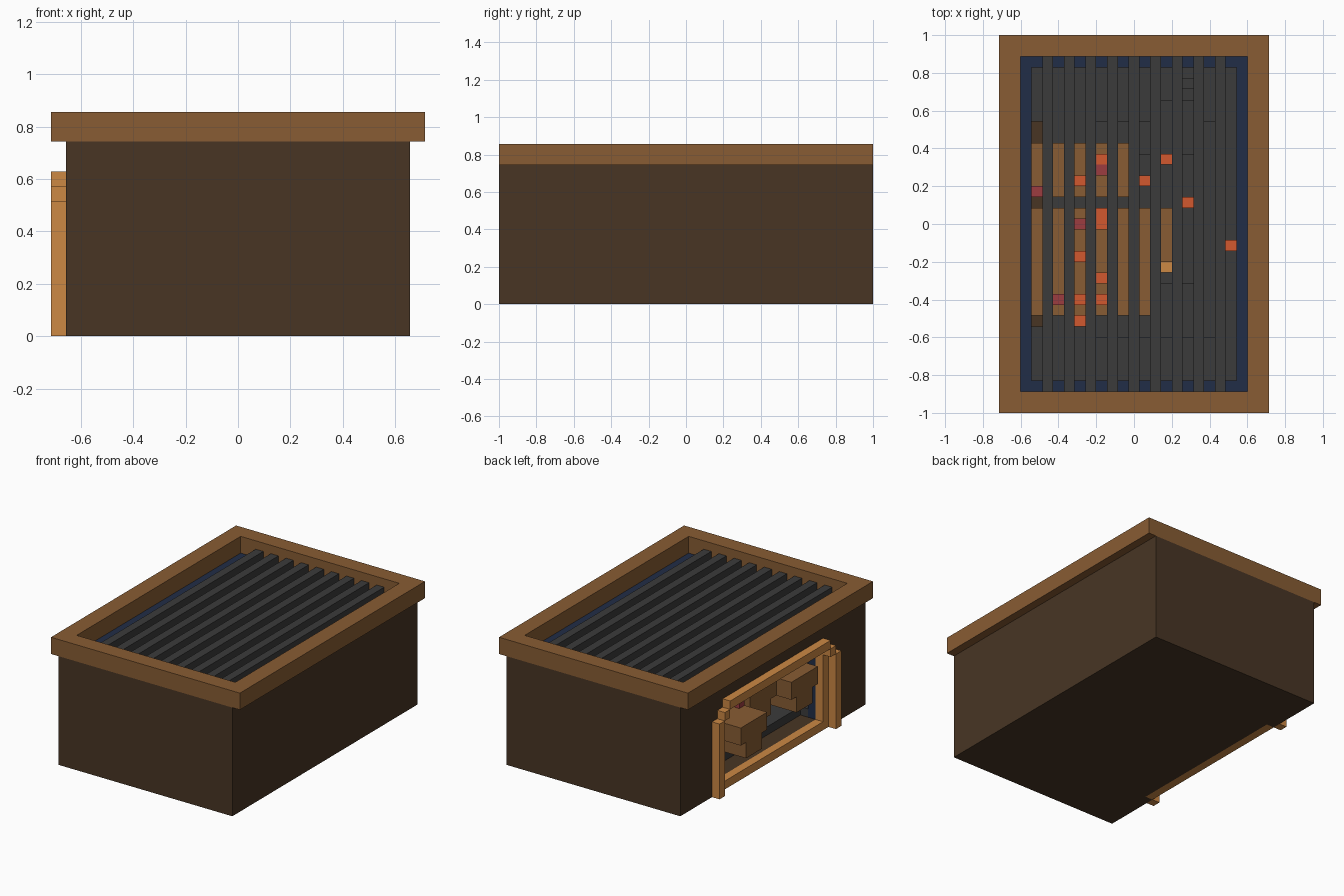
import bpy, bmesh

if "Cube" in bpy.data.objects:
    bpy.data.objects.remove(bpy.data.objects["Cube"])

U = 2 / 35  # block size: everything snaps to this unit


def material(name, hex_code):
    def lin(c):
        c /= 255
        return c / 12.92 if c <= 0.04045 else ((c + 0.055) / 1.055) ** 2.4
    m = bpy.data.materials.new(name)
    m.diffuse_color = (*[lin(int(hex_code[i:i + 2], 16)) for i in (0, 2, 4)], 1)
    m.use_nodes = True
    m.node_tree.nodes["Principled BSDF"].inputs["Base Color"].default_value = m.diffuse_color
    return m


DARK = material("dark wood", "483524")
WOOD = material("warm wood", "885C33")
TRIM = material("orange trim", "CC8844")
IRON = material("charcoal iron", "3B3B3B")
BLUE = material("navy lining", "212D47")
EMBER = material("ember orange", "D2582E")
GLOW = material("ember red", "9C3C40")


def part(name, mat, boxes):
    """One object from boxes given as (x0, x1, y0, y1, z0, z1) in units."""
    bm = bmesh.new()
    for x0, x1, y0, y1, z0, z1 in boxes:
        vs = bmesh.ops.create_cube(bm, size=1)["verts"]
        for v in vs:
            v.co = ((x1 if v.co.x > 0 else x0) * U,
                    (y1 if v.co.y > 0 else y0) * U,
                    (z1 if v.co.z > 0 else z0) * U)
    me = bpy.data.meshes.new(name)
    bm.to_mesh(me)
    bm.free()
    me.materials.append(mat)
    ob = bpy.data.objects.new(name, me)
    bpy.context.collection.objects.link(ob)
    return ob


def ring(xo, yo, xi, yi, z0, z1):
    """Four boxes making a rectangular ring."""
    return [(-xo, xo, yi, yo, z0, z1), (-xo, xo, -yo, -yi, z0, z1),
            (xi, xo, -yi, yi, z0, z1), (-xo, -xi, -yi, yi, z0, z1)]


def doorway_ring(xo, yo, xi, yi, z0, z1, half, d0, d1):
    """Ring whose left wall has an opening of the given half width."""
    boxes = ring(xo, yo, xi, yi, z0, z1)[:3]
    boxes += [(-xo, -xi, half, yi, z0, z1), (-xo, -xi, -yi, -half, z0, z1),
              (-xo, -xi, -half, half, d1, z1)]
    if d0 > z0:
        boxes.append((-xo, -xi, -half, half, z0, d0))
    return boxes


# Body: floor with a slot for the sill, walls with a stoking doorway
part("firebox_floor", DARK, [(-10.5, 10.5, -15.5, 15.5, 0, 1)])
part("firebox_walls", DARK, doorway_ring(11.5, 17.5, 10.5, 15.5, 0, 13, 10.5, 0, 10))
part("firebox_lining", BLUE, doorway_ring(10.5, 15.5, 9.5, 14.5, 1, 13, 9.5, 1, 10))

# Rim overhanging the long sides
part("top_rim", WOOD, ring(12.5, 17.5, 10.5, 15.5, 13, 15))

# Grill bars running front to back
part("grill_bars", IRON, [(x - .5, x + .5, -15.5, 15.5, 13, 14) for x in range(-8, 9, 2)])

# Doorway trim: inner frame in the wall, stepped arch outside it
frame = [(-11.5, -10.5, -10.5, 10.5, 0, 1), (-12.5, -11.5, -9.5, 9.5, 10, 11)]
for s in (-1, 1):
    def side(a, b):
        return tuple(sorted((s * a, s * b)))
    frame += [(-11.5, -10.5, *side(9.5, 10.5), 1, 10),
              (-12.5, -11.5, *side(10.5, 11.5), 0, 9),
              (-12.5, -11.5, *side(9.5, 10.5), 9, 10)]
part("door_trim", TRIM, frame)

# Ash bed and a low heap of coals under and beside the logs
part("ash_bed", IRON, [(-8.5, 9.5, -14.5, 14.5, 1, 2),
                       (-9.5, -8.5, 9.5, 14.5, 1, 2), (-9.5, -8.5, -14.5, -9.5, 1, 2)])
part("coal_heap", IRON, [(-4.5, 7.5, -10.5, 9.5, 2, 3), (-2.5, 6.5, -5.5, 6.5, 3, 4),
                         (1.5, 6.5, 5.5, 11.5, 2, 3.5), (4.5, 5.5, 12.5, 13.5, 2, 3)])

# Logs: five wide with a narrower underside
for i, (x0, x1, y0, z) in enumerate([(-12.5, -.5, 2.5, 4), (-9.5, 3.5, -3.5, 5),
                                     (-11.5, 1.5, -8.5, 5)]):
    part(f"log_{i + 1}", WOOD, [(x0, x1, y0, y0 + 5, z + .9, z + 3),
                                (x0, x1, y0 + 1, y0 + 4, z - 1, z + .9)])


# Embers resting on the logs and coals, seen through the bars
def surface(x, y):
    if 2.5 < y < 7.5 and x < -.5:
        return 7
    if (-3.5 < y < 1.5 and x < 3.5) or (-8.5 < y < -3.5 and x < 1.5):
        return 8
    return 4 if -2.5 < x < 6.5 and -5.5 < y < 6.5 else 2


def embers(name, mat, spots):
    part(name, mat, [(x - .5, x + .5, y - .5, y + .5, surface(x, y), surface(x, y) + 1)
                     for x, y in spots])


embers("orange_embers", EMBER,
       [(-5, 4), (-5, -3), (-5, -7), (-5, -9), (-3, 8), (-3, 6), (-3, 1), (-3, 0),
        (-3, -5), (-3, -7), (-1, 8), (-1, -9), (1, 8), (1, 4), (3, 9), (3, 8),
        (3, 6), (3, -10), (5, 8), (5, 2), (9, -2)])
embers("red_embers", GLOW, [(-9, 3), (-7, -7), (-5, 0), (-3, 5)])
embers("pale_embers", TRIM, [(3, -4), (5, -10)])
